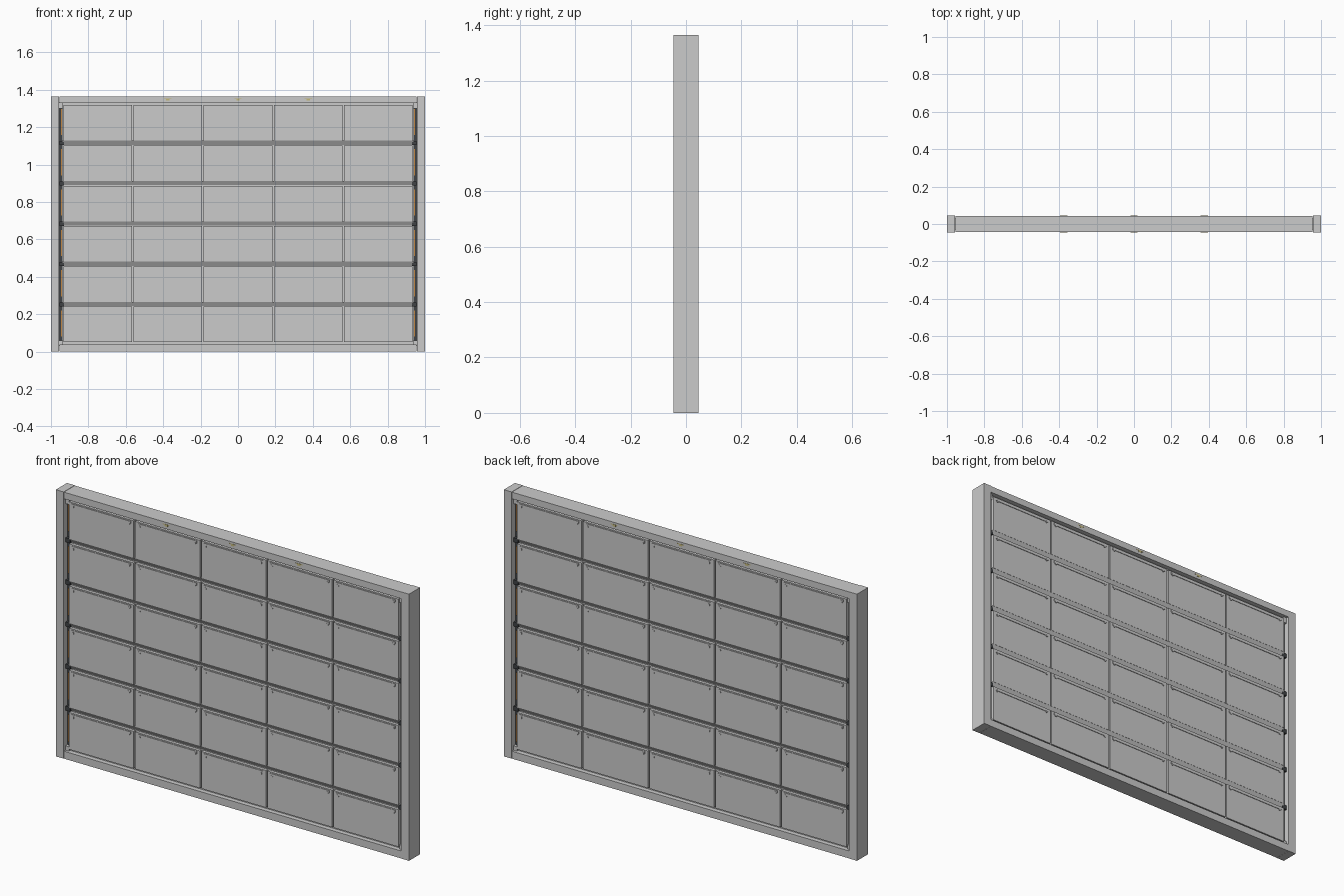
import bpy, bmesh
from mathutils import Vector

if "Cube" in bpy.data.objects:
    bpy.data.objects.remove(bpy.data.objects["Cube"])


def material(name, rgb):
    m = bpy.data.materials.new(name)
    m.diffuse_color = (*rgb, 1)
    m.use_nodes = True
    m.node_tree.nodes["Principled BSDF"].inputs["Base Color"].default_value = m.diffuse_color
    return m


ORANGE = material("orange", (0.55, 0.25, 0.06))
DARK = material("dark", (0.05, 0.055, 0.06))
BRASS = material("brass", (0.55, 0.48, 0.2))


def finish(name, bm, mat=None):
    bmesh.ops.recalc_face_normals(bm, faces=bm.faces)
    me = bpy.data.meshes.new(name)
    bm.to_mesh(me)
    bm.free()
    ob = bpy.data.objects.new(name, me)
    bpy.context.collection.objects.link(ob)
    if mat:
        me.materials.append(mat)
    return ob


def add_box(bm, x0, x1, y0, y1, z0, z1):
    r = bmesh.ops.create_cube(bm, size=1)
    for v in r["verts"]:
        v.co = Vector(((x0 + x1) / 2 + v.co.x * (x1 - x0),
                       (y0 + y1) / 2 + v.co.y * (y1 - y0),
                       (z0 + z1) / 2 + v.co.z * (z1 - z0)))


def boxes(name, items, mat=None):
    bm = bmesh.new()
    for b in items:
        add_box(bm, *b)
    return finish(name, bm, mat)


def both_faces(x0, x1, y0, y1, z0, z1):
    # same box on the front and on the back
    return [(x0, x1, y0, y1, z0, z1), (x0, x1, -y1, -y0, z0, z1)]


def prism(bm, profile, x0, x1):
    # extrude a (y, z) profile along x
    ends = [[bm.verts.new((x, y, z)) for y, z in profile] for x in (x0, x1)]
    n = len(profile)
    bm.faces.new(ends[0])
    bm.faces.new(ends[1])
    for i in range(n):
        j = (i + 1) % n
        bm.faces.new((ends[0][i], ends[0][j], ends[1][j], ends[1][i]))


W, D, H = 1.0, 0.045, 1.365
POST, EDGE = 0.955, 0.937
COLS, ROWS = 5, 6
PITCH_X, PITCH_Z = 2 * EDGE / COLS, 0.2155
PANEL_H, Z0, FACE = 0.19, 0.05, 0.035

# outer frame
for side, s in (("left", -1), ("right", 1)):
    a, b = sorted((s * W, s * (POST + 0.001)))
    boxes(side + "_post", [(a, b, -D, D, 0, H)])
boxes("bottom_rail", [(-POST, POST, -D + 0.001, D - 0.001, 0, 0.038)])
boxes("top_rail", [(-POST, POST, -D + 0.001, D - 0.001, 1.33, H - 0.001)])

# core board closing the gaps between the panels
boxes("core_board", [(-EDGE, EDGE, -0.02, 0.02, 0.036, 1.332)])

# grid of panels with hanging lips and end screws
for row in range(ROWS):
    z = Z0 + row * PITCH_Z
    top = z + PANEL_H
    panels, lips, screws = [], [], []
    for col in range(COLS):
        x = -EDGE + col * PITCH_X
        x0, x1 = x + 0.004, x + PITCH_X - 0.004
        panels += both_faces(x0, x1, -FACE, -0.018, z, top)
        lips += both_faces(x0 + 0.016, x1 - 0.016, -FACE - 0.003, -FACE + 0.002,
                           top - 0.018, top - 0.006)
        for sx in (x0 + 0.022, x1 - 0.03):
            screws += both_faces(sx, sx + 0.008, -FACE - 0.004, -FACE,
                                 top - 0.024, top - 0.014)
    boxes("panel_row", panels)
    boxes("hanging_lip_row", lips)
    boxes("lip_screws", screws)

# sloped cross bars between rows
bm = bmesh.new()
for row in range(1, ROWS):
    lo = Z0 + row * PITCH_Z
    hi = lo
    lo = lo - (PITCH_Z - PANEL_H)
    prism(bm, [(-0.034, hi), (0.034, hi), (0.018, lo), (-0.018, lo)], -EDGE, EDGE)
finish("cross_bars", bm)

# side channels with orange cables and black row brackets
channels, cables, brackets = [], [], []
for s in (-1, 1):
    a, b = sorted((s * (EDGE - 0.002), s * (POST + 0.002)))
    channels.append((a, b, -0.014, 0.014, 0.06, 1.3))
    for row in range(ROWS):
        z = Z0 + row * PITCH_Z
        a, b = sorted((s * 0.941, s * 0.946))
        cables += both_faces(a, b, -0.022, -0.013, z + 0.03, z + 0.17)
        if row:
            a, b = sorted((s * 0.93, s * POST))
            brackets += both_faces(a, b, -0.03, -0.012, z - 0.024, z - 0.002)
boxes("side_channels", channels, DARK)
boxes("cables", cables, ORANGE)
boxes("row_brackets", brackets, DARK)
# narrow strips closing the channel ends
boxes("channel_ends", [(s * 0.946 - 0.01, s * 0.946 + 0.01, -0.03, 0.03, z0, z1)
                       for s in (-1, 1) for z0, z1 in ((0.03, 0.06), (1.3, 1.335))])

# small clips on the top rail
clips = []
for x in (-0.376, 0, 0.376):
    clips += both_faces(x - 0.02, x + 0.02, -D, -D + 0.01, 1.35, 1.354)
    clips += both_faces(x - 0.009, x + 0.009, -D, -D + 0.01, 1.343, 1.35)
boxes("top_clips", clips, BRASS)
